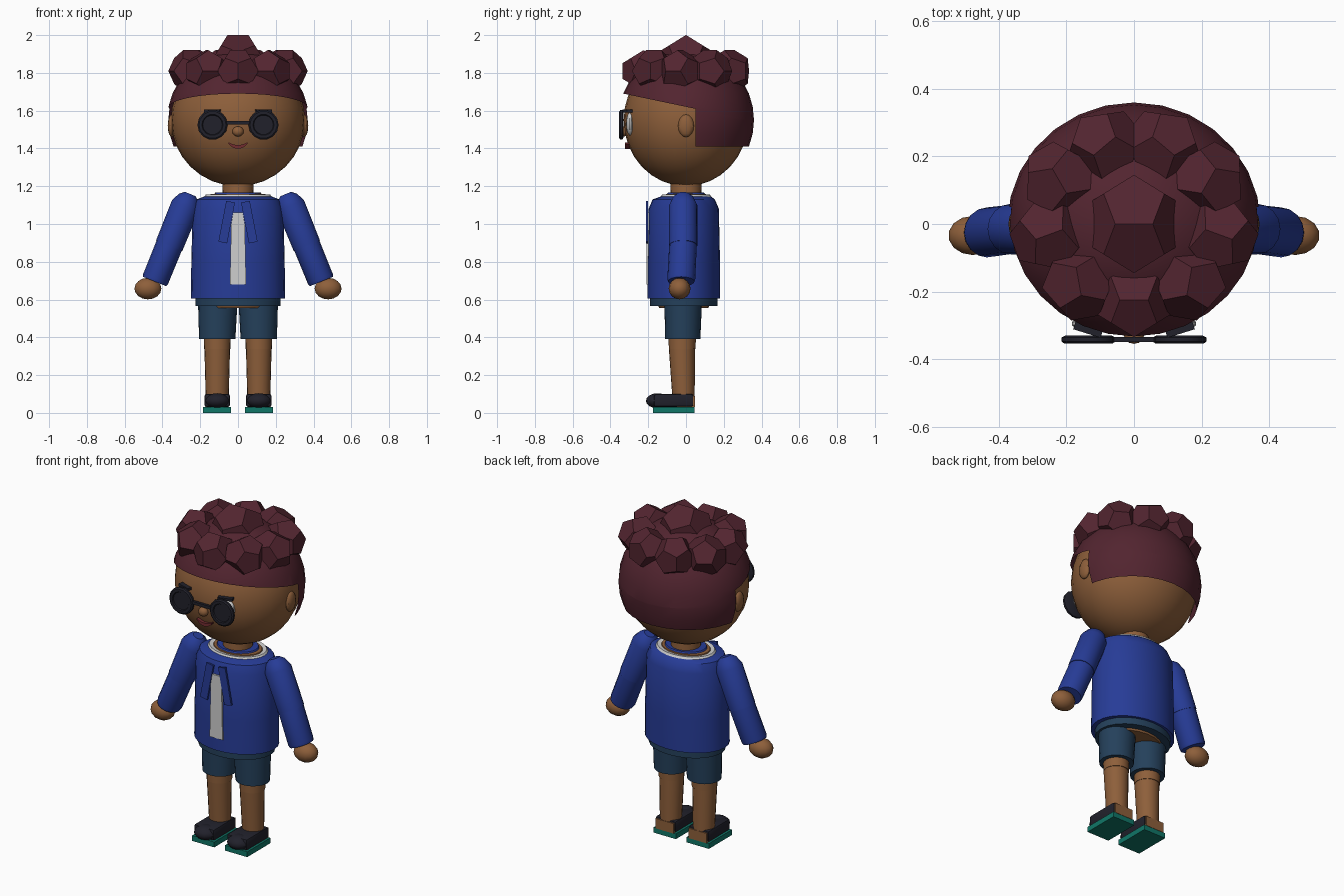
import bpy, bmesh, math
from mathutils import Matrix, Vector

cube = bpy.data.objects.get("Cube")
if cube:
    bpy.data.objects.remove(cube, do_unlink=True)


def material(name, r, g, b):
    m = bpy.data.materials.new(name)
    m.use_nodes = True
    m.diffuse_color = (r, g, b, 1)
    m.node_tree.nodes["Principled BSDF"].inputs["Base Color"].default_value = (r, g, b, 1)
    return m


SKIN = material("brown skin", .27, .115, .043)
HAIR = material("dark red hair", .085, .018, .029)
BLUE = material("blue top", .02, .045, .31)
SHORTS = material("slate blue shorts", .018, .052, .105)
DARK = material("near black", .015, .015, .024)
TEAL = material("teal sole", .005, .18, .135)
WHITE = material("white", .62, .62, .62)
LIP = material("dark red lip", .17, .025, .03)


def finish(name, bm, mat, smooth=True):
    bmesh.ops.recalc_face_normals(bm, faces=bm.faces)
    mesh = bpy.data.meshes.new(name)
    bm.to_mesh(mesh)
    bm.free()
    mesh.materials.append(mat)
    ob = bpy.data.objects.new(name, mesh)
    bpy.context.collection.objects.link(ob)
    if smooth:
        bpy.ops.object.select_all(action='DESELECT')
        ob.select_set(True)
        bpy.context.view_layer.objects.active = ob
        bpy.ops.object.shade_smooth_by_angle(angle=math.radians(35))
    return ob


def ellipsoid(name, center, radii, mat, u=16, v=10):
    bm = bmesh.new()
    bmesh.ops.create_uvsphere(bm, u_segments=u, v_segments=v, radius=1,
                              matrix=Matrix.Translation(center) @ Matrix.Diagonal((*radii, 1)))
    return finish(name, bm, mat)


def box(name, center, size, mat, rot=Matrix(), bevel=0):
    bm = bmesh.new()
    bmesh.ops.create_cube(bm, size=1, matrix=Matrix.Translation(center) @ rot @ Matrix.Diagonal((*size, 1)))
    if bevel:
        bmesh.ops.bevel(bm, geom=bm.edges[:], offset=bevel, segments=2, affect='EDGES', profile=.5)
    return finish(name, bm, mat, bool(bevel))


def loft(name, rings, mat, n=20, mx=Matrix()):
    """Skin through elliptical rings given as (x, y, z, rx, ry)."""
    bm = bmesh.new()
    loops = []
    for x, y, z, rx, ry in rings:
        loops.append([bm.verts.new(mx @ Vector((x + rx * math.cos(a), y + ry * math.sin(a), z)))
                      for a in (2 * math.pi * i / n for i in range(n))])
    for a, b in zip(loops, loops[1:]):
        for i in range(n):
            bm.faces.new((a[i], a[i - 1], b[i - 1], b[i]))
    bm.faces.new(loops[0])
    bm.faces.new(loops[-1])
    return finish(name, bm, mat)


def curl(name, center, s, turn):
    """Dodecahedron resting with one edge on top."""
    p = (1 + 5 ** .5) / 2
    pts = [(x, y, z) for x in (-1, 1) for y in (-1, 1) for z in (-1, 1)]
    for a in (-p, p):
        for b in (-1 / p, 1 / p):
            pts += [(b, 0, a), (a, b, 0), (0, a, b)]
    bm = bmesh.new()
    mx = Matrix.Translation(center) @ Matrix.Rotation(turn, 4, 'Z') @ Matrix.Scale(s, 4)
    for q in pts:
        bm.verts.new(mx @ Vector(q))
    bmesh.ops.convex_hull(bm, input=bm.verts)
    bmesh.ops.dissolve_limit(bm, angle_limit=.05, verts=bm.verts, edges=bm.edges)
    finish(name, bm, HAIR, False)


def hair_shell(name, cuts):
    bm = bmesh.new()
    bmesh.ops.create_uvsphere(bm, u_segments=28, v_segments=16, radius=1,
                              matrix=Matrix.Translation((0, 0, 1.55)) @ Matrix.Diagonal((.375, .36, .37, 1)))
    for co, no in cuts:
        bmesh.ops.bisect_plane(bm, geom=bm.verts[:] + bm.edges[:] + bm.faces[:],
                               plane_co=co, plane_no=no, clear_inner=True)
    finish(name, bm, HAIR)


# Head and hair
ellipsoid("head", (0, 0, 1.55), (.355, .33, .35), SKIN, 28, 16)
hairline = Vector((0, .05, 1.61))
slope = Vector((0, .21, 1))
hair_shell("hair_cap", [(hairline, slope)])
hair_shell("hair_back", [(hairline, -slope), (hairline, (0, 1, 0)), ((0, 0, 1.41), (0, 0, 1))])
curl("top_curl", (0, 0, 1.855), .09, 0)
for i in range(9):
    a = math.radians(270 + 40 * i)
    curl(f"curl_{i + 1}", (.255 * math.cos(a), .235 * math.sin(a) + .01, 1.81), .068, 2 * a)

# Face
ellipsoid("nose", (0, -.33, 1.49), (.03, .025, .027), SKIN, 12, 8)
bm = bmesh.new()
rows = []
for i in range(9):
    t = i / 4 - 1
    x, z = .05 * t, 1.408 + .02 * t * t
    w = .004 + .006 * (1 - t * t)
    rows.append([bm.verts.new((x, y, z + d)) for y, d in
                 ((-.322, -w), (-.322, w), (-.295, w), (-.295, -w))])
for a, b in zip(rows, rows[1:]):
    for k in range(4):
        bm.faces.new((a[k], a[k - 1], b[k - 1], b[k]))
bm.faces.new(rows[0])
bm.faces.new(rows[-1])
finish("mouth", bm, LIP)
box("glasses_bridge", (0, -.342, 1.535), (.14, .016, .018), DARK)

# Neck, collar and torso
loft("neck", [(0, 0, 1.1, .085, .085), (0, 0, 1.24, .08, .08)], SKIN)
loft("upper_chest", [(0, 0, 1.12, .155, .115), (0, 0, 1.158, .145, .105), (0, 0, 1.165, .08, .08)], SKIN)
loft("inner_collar", [(0, 0, 1.15, .13, .105), (0, 0, 1.168, .12, .095), (0, 0, 1.168, .095, .085)], BLUE)
c = -.012
loft("top_body", [(0, c, .605, .25, .192), (0, c, .8, .247, .192), (0, c, 1.08, .24, .186),
                  (0, c, 1.13, .22, .165), (0, 0, 1.147, .175, .13)], BLUE, 28)
loft("white_collar", [(0, 0, 1.14, .182, .137), (0, 0, 1.156, .17, .127), (0, 0, 1.152, .15, .11)], WHITE, 28)

# Front panel with a tapered top
bm = bmesh.new()
outline = [(-.043, .68), (.043, .68), (.036, 1), (.026, 1.06), (-.026, 1.06), (-.036, 1)]
face = bm.faces.new([bm.verts.new((x, -.209, z)) for x, z in outline])
out = bmesh.ops.extrude_face_region(bm, geom=[face])
bmesh.ops.translate(bm, verts=[g for g in out["geom"] if isinstance(g, bmesh.types.BMVert)], vec=(0, .02, 0))
finish("front_panel", bm, WHITE, False)

# Shorts waist
loft("shorts_waist", [(0, c, .565, .225, .178), (0, c, .64, .225, .178)], SHORTS, 24)
loft("hip_underside", [(0, c, .555, .17, .13), (0, c, .6, .2, .15)], SKIN)

for side, word in ((1, "left"), (-1, "right")):
    # Ears, eyes and glasses
    ellipsoid(word + "_ear", (side * .35, 0, 1.52), (.022, .042, .06), SKIN, 12, 8)
    ellipsoid(word + "_eye", (side * .13, -.295, 1.53), (.055, .022, .062), WHITE, 14, 8)
    turn = Matrix.Rotation(side * .3, 4, 'Z')
    box(word + "_lash", (side * .135, -.31, 1.598), (.085, .03, .014), DARK, turn)
    facing = Matrix.Translation((side * .135, -.342, 1.525)) @ Matrix.Rotation(math.pi / 2, 4, 'X')
    loft(word + "_lens", [(0, 0, -.012, .068, .068), (0, 0, -.006, .08, .08), (0, 0, .006, .08, .08),
                          (0, 0, .012, .072, .072), (0, 0, .012, .056, .056), (0, 0, .006, .052, .052)],
         DARK, 14, facing)

    # Neck ties
    box(word + "_tie", (side * .06, -.207, 1.01), (.047, .012, .22), BLUE,
        Matrix.Rotation(-side * .19, 4, 'Y'))

    # Arms
    arm = Matrix.Translation((side * .285, -.015, 1.08)) @ Matrix.Rotation(-side * .387, 4, 'Y')
    loft(word + "_upper_sleeve", [(0, 0, .085, .03, .03), (0, 0, .065, .055, .055), (0, 0, .02, .077, .075),
                                  (0, 0, -.21, .075, .075)], BLUE, 16, arm)
    loft(word + "_lower_sleeve", [(0, 0, -.19, .072, .073), (0, -.01, -.4, .071, .074),
                                  (0, -.01, -.415, .067, .07)], BLUE, 16, arm)
    ellipsoid(word + "_hand", (side * .477, -.034, .658), (.073, .058, .057), SKIN, 14, 8)

    # Legs
    x = side * .11
    loft(word + "_shorts_leg", [(x, -.017, .39, .096, .093), (side * .107, -.015, .6, .105, .1)], SHORTS)
    loft(word + "_thigh", [(x, -.02, .338, .07, .071), (x, -.02, .45, .072, .073)], SKIN)
    loft(word + "_shin", [(x, -.012, .05, .06, .058), (x, -.022, .345, .068, .069)], SKIN)

    # Shoes
    box(word + "_sole", (x, -.065, .016), (.148, .22, .032), TEAL)
    box(word + "_heel", (x, 0, .06), (.122, .094, .06), SKIN)
    box(word + "_shoe", (x, -.065, .066), (.136, .21, .068), DARK, bevel=.012)
    ellipsoid(word + "_toe", (x, -.15, .064), (.066, .062, .04), DARK, 14, 8)
